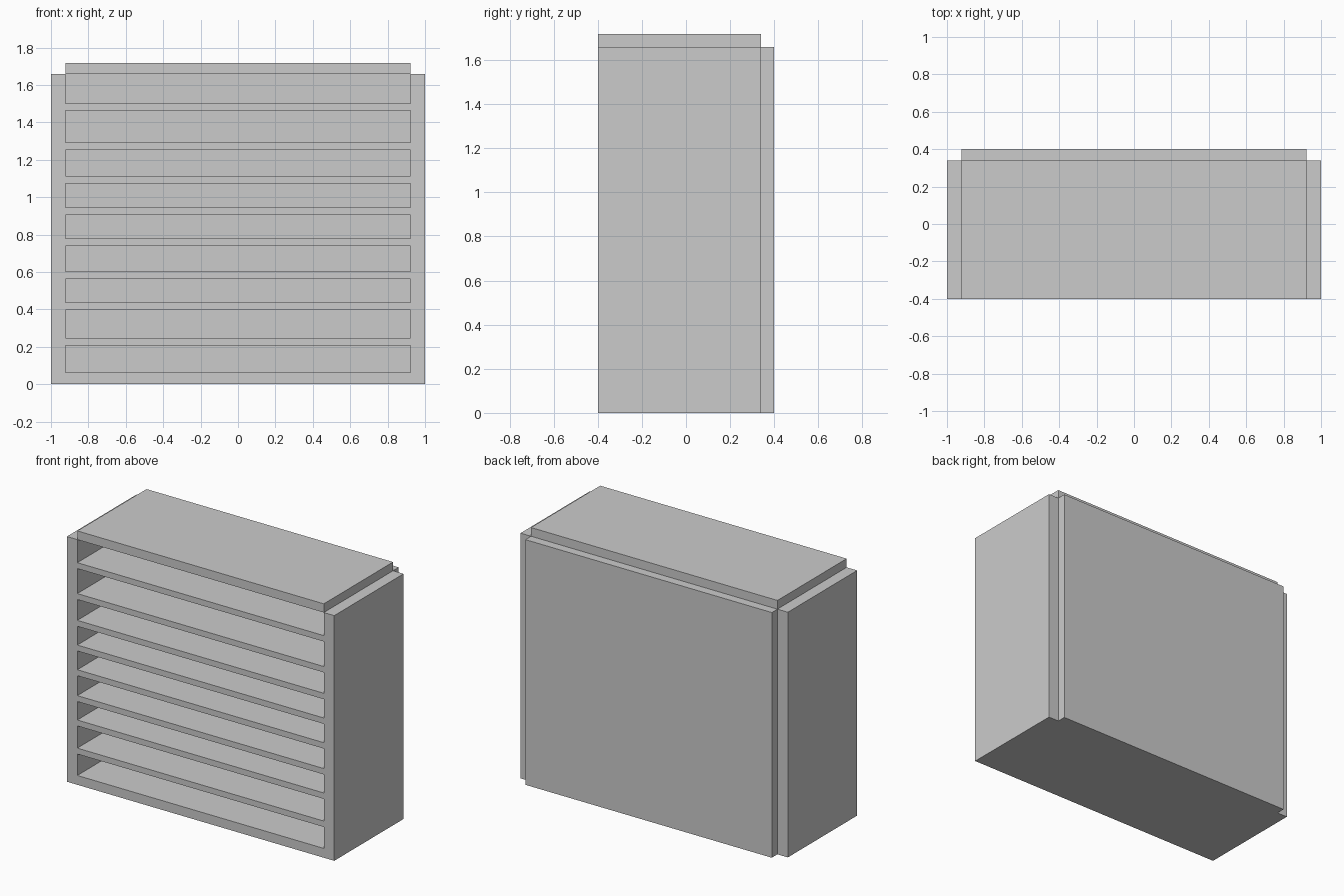
import bpy, bmesh

if "Cube" in bpy.data.objects:
    bpy.data.objects.remove(bpy.data.objects["Cube"])

INNER = 0.922            # inside half width
FRONT, REAR = -0.4, 0.34
HEIGHT = 1.658


def box(name, x, y, z):
    """Box spanning the given (min, max) ranges."""
    bm = bmesh.new()
    bmesh.ops.create_cube(bm, size=1)
    for v in bm.verts:
        v.co = [r[0] if c < 0 else r[1] for c, r in zip(v.co, (x, y, z))]
    mesh = bpy.data.meshes.new(name)
    bm.to_mesh(mesh)
    bm.free()
    obj = bpy.data.objects.new(name, mesh)
    bpy.context.collection.objects.link(obj)
    return obj


span, depth = (-INNER, INNER), (FRONT, REAR)

# Side panels
box("left_side", (-1, -INNER), depth, (0, HEIGHT))
box("right_side", (INNER, 1), depth, (0, HEIGHT))

# Bottom, top and back boards
box("bottom_board", span, depth, (0, 0.063))
box("top_board", span, depth, (HEIGHT, 1.717))
box("back_panel", span, (REAR, 0.4), (0, HEIGHT))

# Unevenly spaced shelves between the openings
for i, z in enumerate((0.208, 0.398, 0.563, 0.738, 0.905, 1.072, 1.253, 1.462), 1):
    box(f"shelf_{i}", span, depth, (z, z + 0.04))
